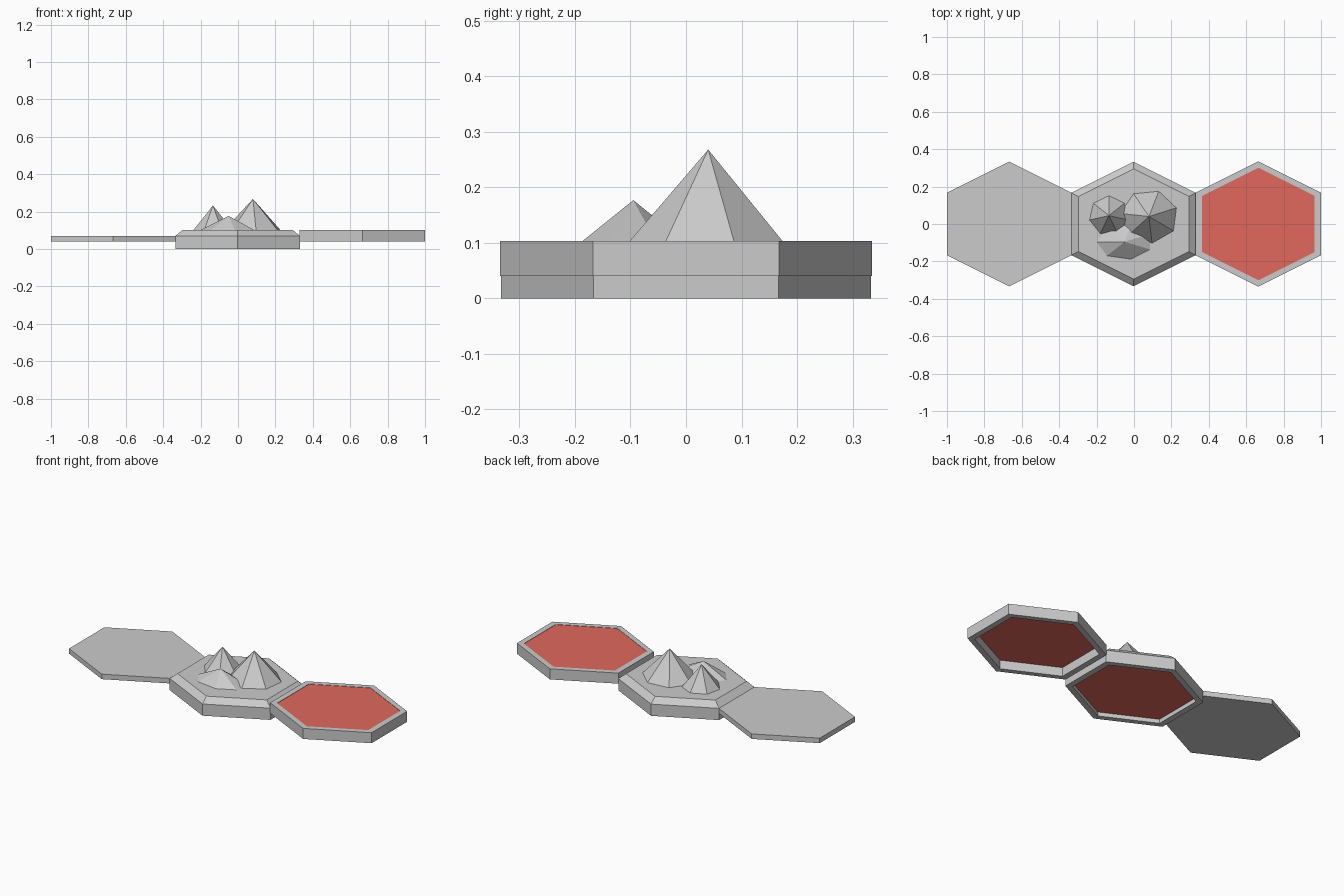
import bpy
import bmesh
import math

if "Cube" in bpy.data.objects:
    bpy.data.objects.remove(bpy.data.objects["Cube"])


def material(name, colour):
    m = bpy.data.materials.new(name)
    m.diffuse_color = (*colour, 1.0)
    m.use_nodes = True
    m.node_tree.nodes["Principled BSDF"].inputs["Base Color"].default_value = m.diffuse_color
    return m


GREY = material("stone_grey", (0.6, 0.6, 0.6))
RED = material("clay_red", (0.75, 0.14, 0.11))


def add_object(name, bm, mats):
    bmesh.ops.recalc_face_normals(bm, faces=bm.faces[:])
    mesh = bpy.data.meshes.new(name)
    bm.to_mesh(mesh)
    bm.free()
    for m in mats:
        mesh.materials.append(m)
    obj = bpy.data.objects.new(name, mesh)
    bpy.context.collection.objects.link(obj)
    return obj


def hex_tile(name, cx, rings, first_cap=0, last_cap=0):
    """Loft hexagon rings given as (radius, height) and cap both ends."""
    bm = bmesh.new()
    loops = []
    for r, z in rings:
        outline = [(0, r), (-r, r / 2), (-r, -r / 2),
                   (0, -r), (r, -r / 2), (r, r / 2)]
        loops.append([bm.verts.new((cx + x, y, z)) for x, y in outline])
    for a, b in zip(loops, loops[1:]):
        for i in range(6):
            j = (i + 1) % 6
            bm.faces.new((a[i], a[j], b[j], b[i]))
    bm.faces.new(loops[0]).material_index = first_cap
    bm.faces.new(loops[-1]).material_index = last_cap
    return add_object(name, bm, [GREY, RED])


def peak(name, x, y, top, rx, ry, phase, base=0.10):
    """Seven-sided pointed mountain."""
    bm = bmesh.new()
    ring = []
    for i in range(7):
        a = math.radians(phase) + math.tau * i / 7
        ring.append(bm.verts.new((x + rx * math.cos(a), y + ry * math.sin(a), base)))
    tip = bm.verts.new((x, y, top))
    for i in range(7):
        bm.faces.new((ring[i], ring[(i + 1) % 7], tip))
    bm.faces.new(ring[::-1])
    return add_object(name, bm, [GREY])


# Plain thin tile
hex_tile("plain_tile", -0.667, [(0.333, 0.04), (0.333, 0.07)])

# Mountain tile: chamfered top, shallow red recess underneath
hex_tile("mountain_tile", -0.002,
         [(0.298, 0.024), (0.298, 0.0), (0.333, 0.0), (0.333, 0.07), (0.295, 0.102)],
         first_cap=1)

# Framed tile: rim around a thin red panel, hollow underneath
hex_tile("framed_tile", 0.665,
         [(0.301, 0.092), (0.301, 0.04), (0.335, 0.04),
          (0.335, 0.103), (0.301, 0.103), (0.301, 0.101)],
         first_cap=1, last_cap=1)

# Mountains
peak("tall_peak", 0.08, 0.04, 0.268, 0.157, 0.145, 19)
peak("small_peak", -0.134, 0.045, 0.233, 0.108, 0.108, 90)
peak("low_peak", -0.05, -0.095, 0.177, 0.155, 0.098, 180)
